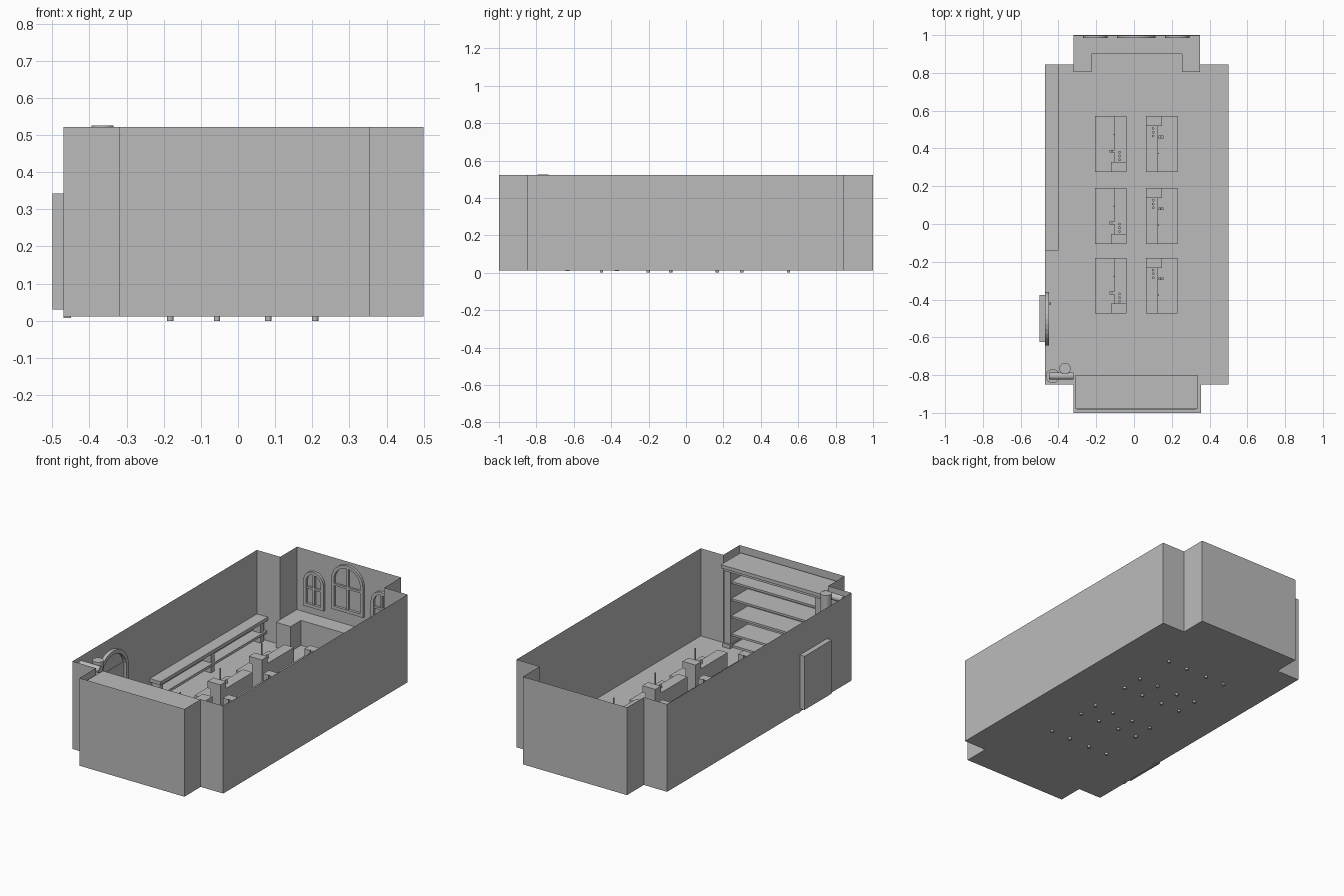
import bpy, bmesh, math
from mathutils import Vector

cube = bpy.data.objects.get("Cube")
if cube:
    bpy.data.objects.remove(cube, do_unlink=True)

GREY = (0.5, 0.5, 0.5, 1)
mat = bpy.data.materials.new("plain_grey")
mat.use_nodes = True
mat.diffuse_color = GREY
mat.node_tree.nodes["Principled BSDF"].inputs["Base Color"].default_value = GREY


def finish(name, bm, normals=True):
    if normals:
        bmesh.ops.recalc_face_normals(bm, faces=bm.faces[:])
    mesh = bpy.data.meshes.new(name)
    bm.to_mesh(mesh)
    bm.free()
    mesh.materials.append(mat)
    ob = bpy.data.objects.new(name, mesh)
    bpy.context.collection.objects.link(ob)
    return ob


def box(name, x0, x1, y0, y1, z0, z1):
    bm = bmesh.new()
    bmesh.ops.create_cube(bm, size=1)
    for v in bm.verts:
        v.co = ((x0 + x1) / 2 + v.co.x * (x1 - x0),
                (y0 + y1) / 2 + v.co.y * (y1 - y0),
                (z0 + z1) / 2 + v.co.z * (z1 - z0))
    return finish(name, bm)


def rod(name, a, b, r, sides=16):
    a, b = Vector(a), Vector(b)
    bm = bmesh.new()
    bmesh.ops.create_cone(bm, cap_ends=True, segments=sides, radius1=r, radius2=r,
                          depth=(b - a).length)
    ob = finish(name, bm)
    for p in ob.data.polygons:
        p.use_smooth = len(p.vertices) == 4
    ob.location = (a + b) / 2
    ob.rotation_euler = (b - a).to_track_quat("Z", "Y").to_euler()
    return ob


def arch_frame(name, width, z0, z1, band, place, sill=True):
    """Round-topped frame; place(u, depth, z) maps it on to a wall."""
    def path(inset):
        r = width / 2 - inset
        spring = z1 - width / 2
        pts = [(-r, z0 + (inset if sill else 0))]
        pts += [(-r * math.cos(t * math.pi / 16), spring + r * math.sin(t * math.pi / 16))
                for t in range(17)]
        return pts + [(r, pts[0][1])]
    bm = bmesh.new()
    rings = [[bm.verts.new(place(o[0], 0, o[1])), bm.verts.new(place(o[0], 1, o[1])),
              bm.verts.new(place(i[0], 1, i[1])), bm.verts.new(place(i[0], 0, i[1]))]
             for o, i in zip(path(0), path(band))]
    pairs = list(zip(rings, rings[1:]))
    if sill:
        pairs.append((rings[-1], rings[0]))
    for p, q in pairs:
        for k in range(4):
            bm.faces.new((p[k], q[k], q[(k + 1) % 4], p[(k + 1) % 4]))
    if not sill:
        bm.faces.new(rings[0])
        bm.faces.new(rings[-1])
    return finish(name, bm)


# Room shell: floor and thin walls with an alcove at each end
FLOOR, TOP = 0.012, 0.522
outline = [(-0.47, -0.85), (-0.32, -0.85), (-0.32, -1), (0.355, -1), (0.355, -0.85),
           (0.5, -0.85), (0.5, 0.845), (0.35, 0.845), (0.35, 1), (-0.32, 1),
           (-0.32, 0.845), (-0.47, 0.845)]
bm = bmesh.new()
low = [bm.verts.new((x, y, FLOOR)) for x, y in outline]
high = [bm.verts.new((x, y, TOP)) for x, y in outline]
bm.faces.new(low[::-1])
for i in range(len(outline)):
    j = (i + 1) % len(outline)
    bm.faces.new((low[i], low[j], high[j], high[i]))
finish("room_shell", bm, False)

# U-shaped window seat
SEAT = 0.157
box("window_seat_back", -0.32, 0.35, 0.9, 0.998, FLOOR, SEAT)
box("window_seat_right", -0.32, -0.225, 0.805, 0.9, FLOOR, SEAT)
box("window_seat_left", 0.255, 0.35, 0.805, 0.9, FLOOR, SEAT)

# Arched windows with glazing bars
for name, x, w, z0, z1 in (("right", -0.205, 0.13, 0.2, 0.41),
                           ("centre", 0.012, 0.205, 0.23, 0.505),
                           ("left", 0.23, 0.13, 0.2, 0.41)):
    arch_frame("window_frame_" + name, w, z0, z1, 0.018,
               lambda u, d, z: (x + u, 0.999 - 0.015 * d, z))
    mid = z0 + (z1 - z0) * 0.52
    box("window_upright_" + name, x - 0.006, x + 0.006, 0.988, 0.999, z0 + 0.01, z1 - 0.01)
    box("window_crossbar_" + name, x - w / 2 + 0.01, x + w / 2 - 0.01, 0.988, 0.999,
        mid - 0.006, mid + 0.006)

# Bookcase filling the front alcove
box("bookcase_top", -0.31, 0.335, -0.98, -0.8, 0.47, 0.49)
box("bookcase_cornice", -0.303, 0.328, -0.98, -0.808, 0.455, 0.47)
box("bookcase_back", -0.3, 0.325, -0.985, -0.975, FLOOR, 0.47)
for x0, x1 in ((-0.3, -0.26), (0.285, 0.325)):
    box("bookcase_side", x0, x1, -0.98, -0.815, FLOOR, 0.46)
    box("bookcase_foot", x0 - 0.005, x1 + 0.005, -0.98, -0.805, FLOOR, 0.035)
for z in (0.02, 0.085, 0.19, 0.29, 0.39):
    box("bookcase_shelf", -0.26, 0.285, -0.98, -0.825, z - 0.006, z + 0.006)

# Long side counter
box("counter_top", -0.47, -0.4, -0.14, 0.845, 0.13, 0.15)
box("counter_shelf", -0.47, -0.405, -0.13, 0.845, 0.055, 0.07)
for y in (-0.11, 0.36, 0.815):
    box("counter_support", -0.465, -0.415, y - 0.015, y + 0.015, FLOOR, 0.13)

# Workbenches: the second column is the first turned half round
for yc in (0.423, 0.043, -0.327):
    for side, xc, s in (("right", -0.1225, 1), ("left", 0.1475, -1)):
        def part(name, x0, x1, y0, y1, z0, z1):
            xs, ys = sorted((xc + s * x0, xc + s * x1)), sorted((yc + s * y0, yc + s * y1))
            box("bench_" + name + "_" + side, *xs, *ys, z0, z1)

        def post(name, x, y, z0, z1, r):
            p = (xc + s * x, yc + s * y)
            rod("bench_" + name + "_" + side, (*p, z0), (*p, z1), r, 10)
        part("top", -0.083, 0.083, -0.148, 0.148, 0.095, 0.11)
        part("cabinet", 0.02, 0.083, -0.148, 0.148, 0.04, 0.175)
        part("chest", 0.0, 0.083, -0.148, -0.095, 0.175, 0.215)
        for x in (-0.06, 0.066):
            for y in (-0.125, 0.125):
                post("leg", x, y, 0, 0.095, 0.009)
        for y in (-0.083, -0.063, -0.043):
            post("jar", 0.046, y, 0.175, 0.195, 0.007)
        part("stand_base", -0.008, 0.018, -0.045, -0.03, 0.11, 0.17)
        post("stand_rod", 0.006, -0.038, 0.17, 0.25, 0.004)
        post("cabinet_knob", 0.018, 0.05, 0.145, 0.155, 0.004)

# Arched doorway with an outer door slab
box("door_slab", -0.5, -0.468, -0.625, -0.375, 0.03, 0.342)
arch_frame("door_frame", 0.285, 0.008, 0.455, 0.022,
           lambda u, d, z: (-0.47 + 0.02 * d, -0.502 + u, z), False)
rod("door_handle", (-0.47, -0.42, 0.17), (-0.44, -0.42, 0.17), 0.006, 10)

# Corner stove and flue
rod("stove_body", (-0.43, -0.805, FLOOR), (-0.43, -0.805, 0.3), 0.037, 24)
rod("stove_pipe", (-0.43, -0.805, 0.3), (-0.43, -0.805, 0.49), 0.018)
rod("cross_pipe", (-0.45, -0.805, 0.495), (-0.32, -0.805, 0.495), 0.019)
rod("flue", (-0.365, -0.765, FLOOR), (-0.365, -0.765, 0.525), 0.03, 24)
